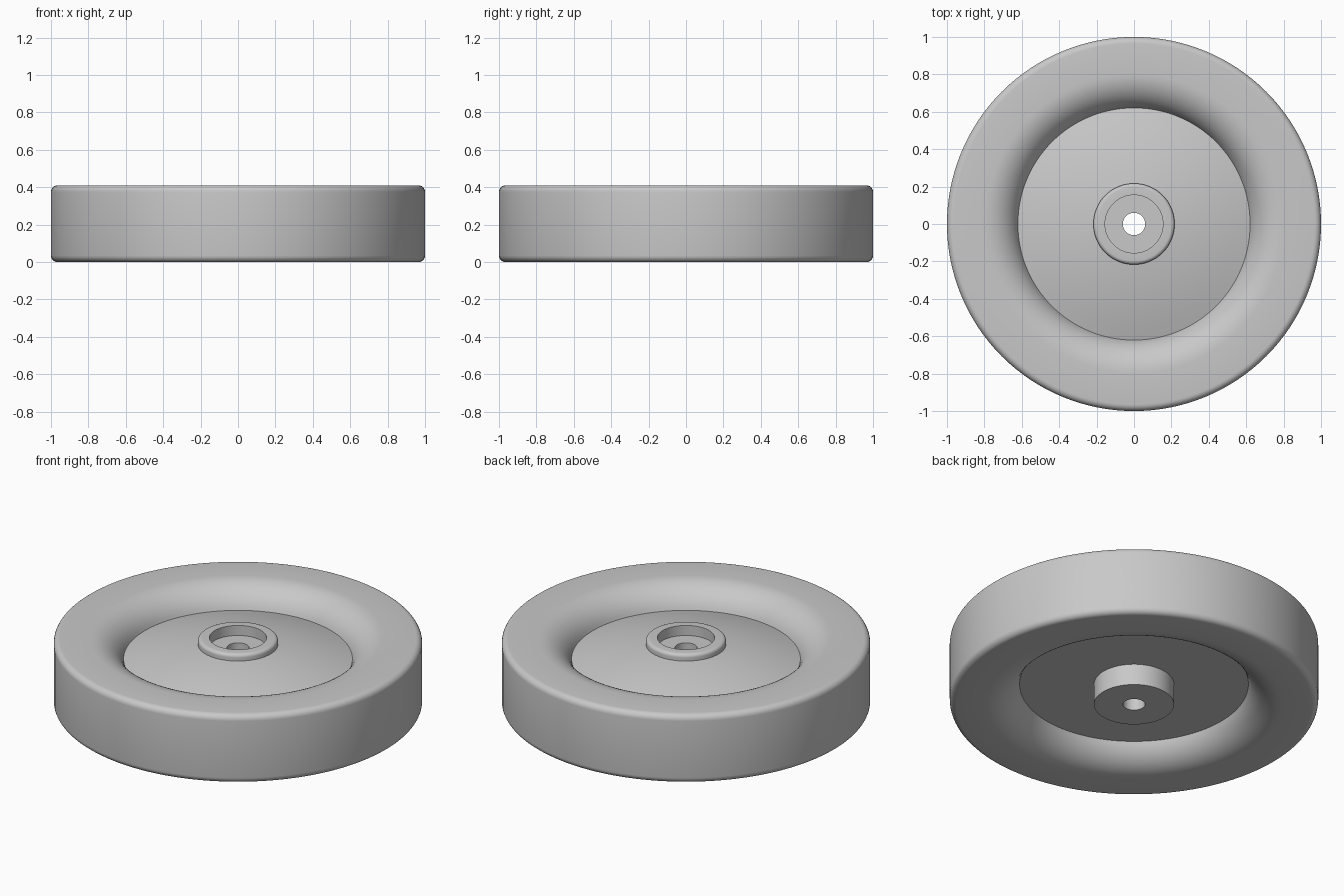
import bpy
import bmesh
from math import sin, cos, radians, tau
from mathutils import Matrix

if "Cube" in bpy.data.objects:
    bpy.data.objects.remove(bpy.data.objects["Cube"])

HEIGHT = 0.41
SEGMENTS = 128


def arc(r, z, radius, start, end, steps):
    """Points (r, z) along an arc, angles in degrees."""
    angles = [radians(start + (end - start) * i / steps) for i in range(steps + 1)]
    return [(r + radius * cos(a), z + radius * sin(a)) for a in angles]


def revolve(name, profile, material):
    """Turn a closed (r, z) profile around the z axis."""
    bm = bmesh.new()
    rings = []
    for i in range(SEGMENTS):
        turn = Matrix.Rotation(tau * i / SEGMENTS, 3, 'Z')
        rings.append([bm.verts.new(turn @ p) for p in
                      (Matrix.Translation((r, 0, z)).translation for r, z in profile)])
    n = len(profile)
    for i in range(SEGMENTS):
        a, b = rings[i], rings[(i + 1) % SEGMENTS]
        for j in range(n):
            k = (j + 1) % n
            bm.faces.new((a[j], b[j], b[k], a[k]))
    bmesh.ops.recalc_face_normals(bm, faces=bm.faces)
    mesh = bpy.data.meshes.new(name)
    bm.to_mesh(mesh)
    bm.free()
    mesh.materials.append(material)
    obj = bpy.data.objects.new(name, mesh)
    bpy.context.collection.objects.link(obj)
    bpy.ops.object.select_all(action='DESELECT')
    obj.select_set(True)
    bpy.context.view_layer.objects.active = obj
    bpy.ops.object.shade_smooth_by_angle(angle=radians(25))
    return obj


grey = bpy.data.materials.new("plain grey")
grey.use_nodes = True
grey.diffuse_color = (0.58, 0.58, 0.58, 1)
grey.node_tree.nodes["Principled BSDF"].inputs["Base Color"].default_value = grey.diffuse_color

# Rim: rounded outer corners and wide, soft inner shoulders
corner, shoulder = 0.035, 0.19
rim = arc(0.80, shoulder, shoulder, 199.4, 270, 12)
rim += arc(1 - corner, corner, corner, -90, 0, 6)
rim += arc(1 - corner, HEIGHT - corner, corner, 0, 90, 6)
rim += arc(0.80, HEIGHT - shoulder, shoulder, 90, 160.6, 12)

# Web: shallow dome on top, flat underneath
dome = [(r, 0.382 - 0.258 * r * r) for r in (0.55, 0.48, 0.41, 0.34, 0.28, 0.217)]

# Hub: raised collar with a bearing recess and an axle hole
collar = arc(0.197, HEIGHT - 0.02, 0.02, 0, 90, 5)
recess = [(0.155, HEIGHT), (0.155, 0.35), (0.06, 0.35)]
boss = [(0.06, 0), (0.217, 0), (0.217, 0.127)]

revolve("wheel_body", rim + dome + collar + recess + boss, grey)
